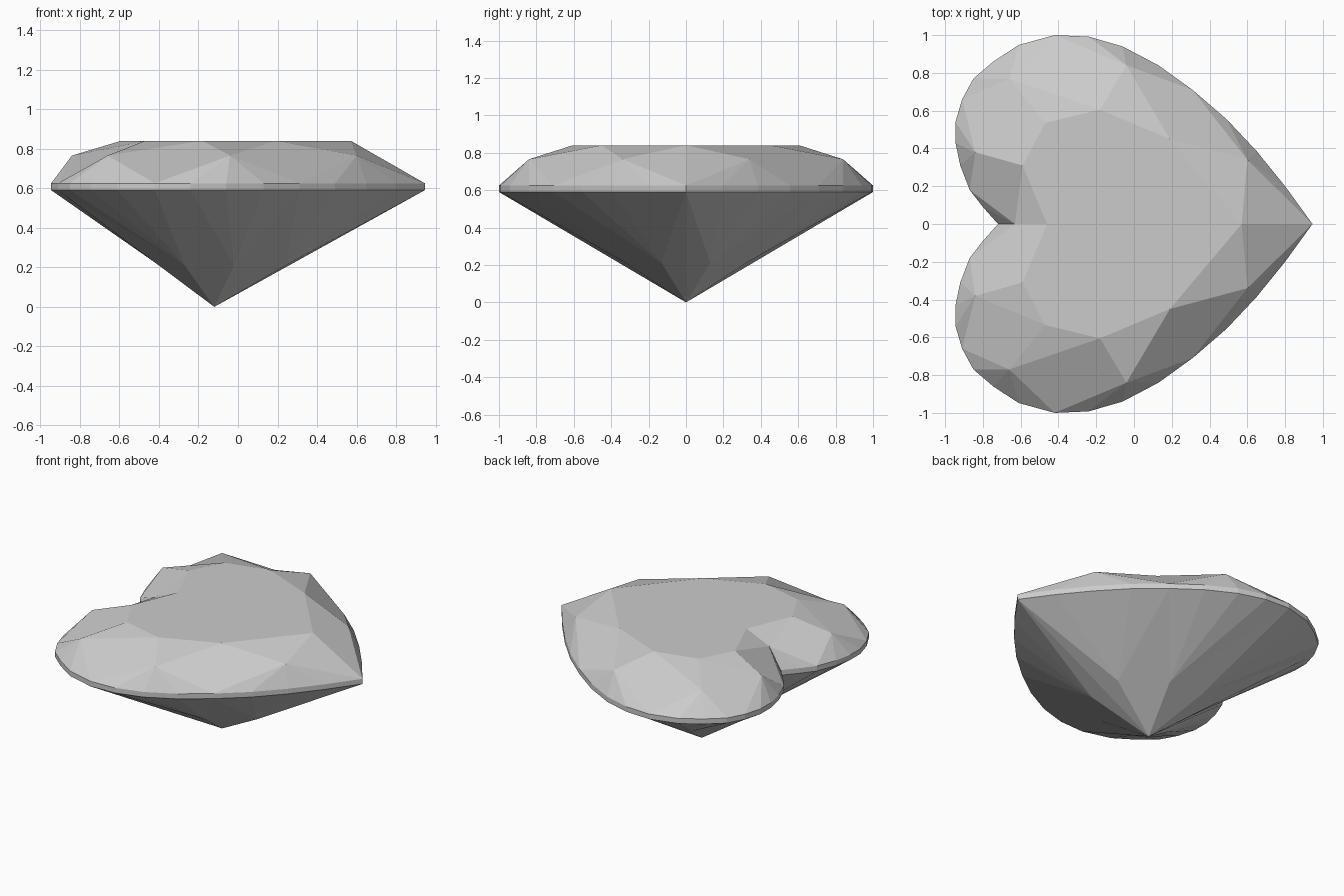
import bpy

if "Cube" in bpy.data.objects:
    bpy.data.objects.remove(bpy.data.objects["Cube"])

Z_TABLE, Z_CROWN, Z_TOP, Z_LOW, Z_PAV = 0.84, 0.765, 0.625, 0.59, 0.21

# Half outlines (y >= 0), running from the tip round the lobe to the notch
girdle = [(.945, 0), (.80, .20), (.65, .385), (.49, .555), (.31, .71), (.13, .84),
          (-.06, .94), (-.24, .992), (-.42, 1.0), (-.61, .948), (-.745, .86),
          (-.85, .77), (-.91, .66), (-.945, .54), (-.945, .43), (-.92, .31),
          (-.87, .18), (-.80, .09), (-.72, 0)]
table = [(.57, 0), (.19, .45), (-.18, .605), (-.47, .535), (-.59, .31), (-.46, 0)]
crown_mid = [(.60, .34), (-.04, .84), (-.66, .77), (-.84, .38), (-.63, 0)]
pav_mid = [(.24, .13), (-.02, .32), (-.27, .33), (-.40, .17), (-.33, 0)]
mains = [0, 4, 8, 12, 16, 18]      # girdle points where the kite facets land

verts, faces = [], []


def ring(points, z):
    start = len(verts)
    verts.extend((x, y, z) for x, y in points)
    return list(range(start, len(verts)))


T = ring(table, Z_TABLE)
M = ring(crown_mid, Z_CROWN)
U = ring(girdle, Z_TOP)
L = ring(girdle, Z_LOW)
P = ring(pav_mid, Z_PAV)
culet = ring([(-.12, 0)], 0)[0]

# Table and girdle band
faces.append(T)
for i in range(len(U) - 1):
    faces.append([L[i], L[i + 1], U[i + 1], U[i]])

# Star facets, and girdle fans above and below
for i in range(5):
    faces.append([T[i], M[i], T[i + 1]])
    for j in range(mains[i], mains[i + 1]):
        faces.append([M[i], U[j], U[j + 1]])
        faces.append([P[i], L[j + 1], L[j]])

# Kite facets: half kites at the tip, whole ones round the lobe
faces.append([T[0], U[0], M[0]])
faces.append([culet, P[0], L[0]])
for i in range(1, 5):
    g = mains[i]
    faces.append([T[i], M[i - 1], U[g], M[i]])
    faces.append([culet, P[i], L[g], P[i - 1]])

mesh = bpy.data.meshes.new("heart_gem")
mesh.from_pydata(verts, [], faces)
mesh.validate()
gem = bpy.data.objects.new("heart_gem", mesh)
bpy.context.collection.objects.link(gem)

# Mirror the half gem across y = 0
mirror = gem.modifiers.new("mirror", 'MIRROR')
mirror.use_axis = (False, True, False)
mirror.merge_threshold = 0.0005
